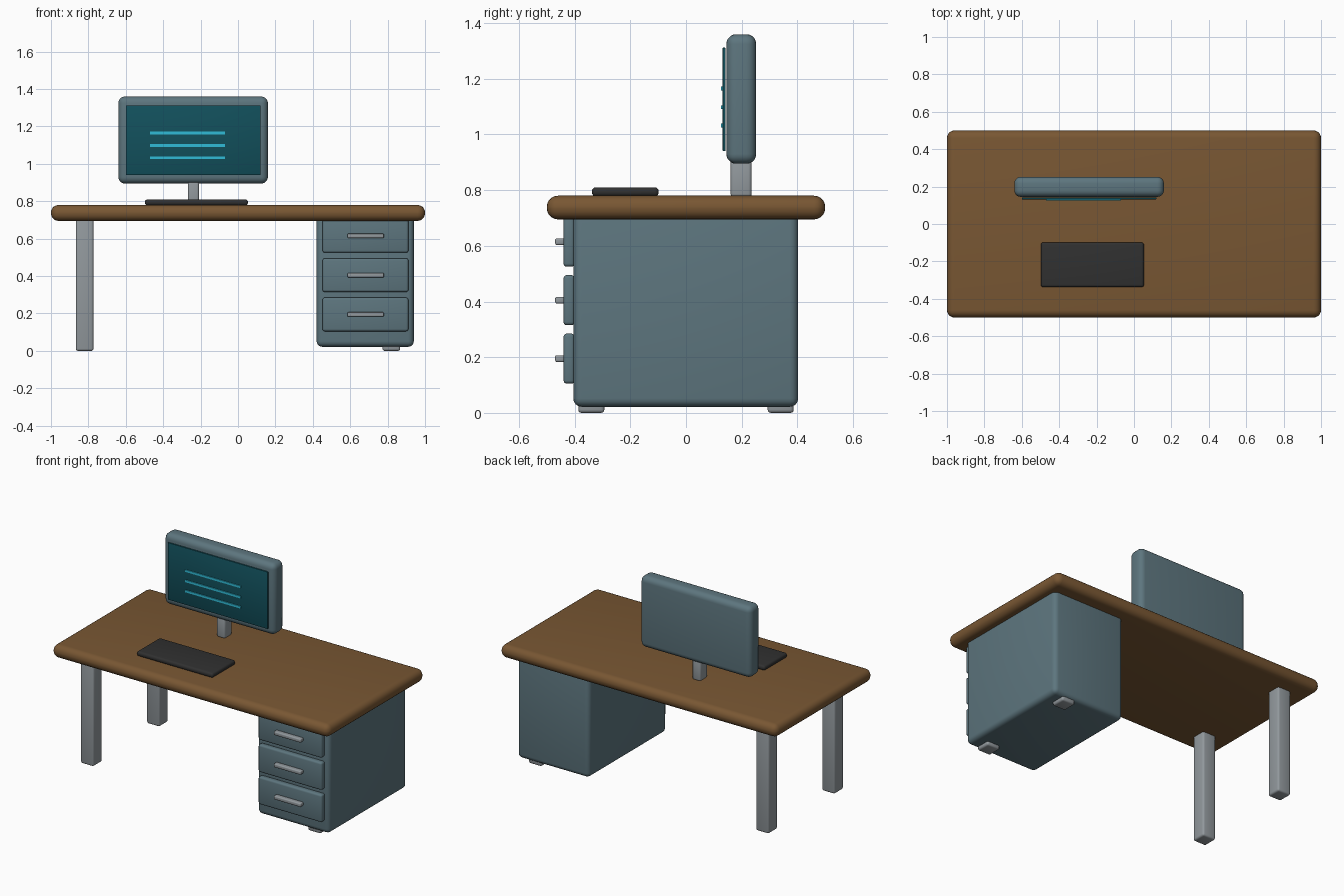
import bpy
from math import radians

cube = bpy.data.objects.get("Cube")
if cube:
    bpy.data.objects.remove(cube, do_unlink=True)


def material(name, r, g, b):
    mat = bpy.data.materials.new(name)
    mat.use_nodes = True
    mat.diffuse_color = (r, g, b, 1)
    mat.node_tree.nodes["Principled BSDF"].inputs["Base Color"].default_value = (r, g, b, 1)
    return mat


wood = material("brown wood", 0.19, 0.095, 0.033)
steel = material("blue grey steel", 0.11, 0.18, 0.21)
metal = material("light grey metal", 0.29, 0.32, 0.34)
black = material("black plastic", 0.03, 0.03, 0.03)
glass = material("dark teal screen", 0.006, 0.08, 0.107)
cyan = material("bright cyan", 0.03, 0.5, 0.68)


def box(name, x, y, z, mat, bevel=0.0, segments=4):
    """Rounded box spanning the given (min, max) ranges."""
    spans = (x, y, z)
    bpy.ops.mesh.primitive_cube_add(size=1, location=[(a + b) / 2 for a, b in spans])
    obj = bpy.context.object
    obj.name = name
    obj.scale = [b - a for a, b in spans]
    bpy.ops.object.transform_apply(location=False, rotation=False, scale=True)
    obj.data.materials.append(mat)
    if bevel:
        mod = obj.modifiers.new("Rounded edges", "BEVEL")
        mod.width = bevel
        mod.segments = segments
        bpy.ops.object.modifier_apply(modifier=mod.name)
        bpy.ops.object.shade_smooth_by_angle(angle=radians(40))
    return obj


# Desk top and four legs
box("desk_top", (-1, 1), (-0.5, 0.5), (0.695, 0.78), wood, 0.04, 5)
for side, x in (("right", -0.82), ("left", 0.82)):
    for end, y in (("front", -0.34), ("back", 0.34)):
        box(f"{end}_{side}_leg", (x - 0.047, x + 0.047), (y - 0.047, y + 0.047),
            (0, 0.71), metal, 0.012, 3)

# Drawer cabinet
box("cabinet", (0.42, 0.94), (-0.405, 0.403), (0.022, 0.735), steel, 0.03)
for i, z in enumerate((0.195, 0.405, 0.615)):
    box(f"drawer_front_{i + 1}", (0.452, 0.911), (-0.44, -0.4), (z - 0.09, z + 0.09), steel, 0.012, 3)
    box(f"drawer_handle_{i + 1}", (0.585, 0.78), (-0.47, -0.437), (z - 0.012, z + 0.012), metal, 0.006, 3)

# Monitor
box("monitor_stand", (-0.268, -0.208), (0.16, 0.236), (0.775, 0.91), metal, 0.012, 3)
box("monitor_body", (-0.64, 0.16), (0.145, 0.252), (0.895, 1.36), steel, 0.035, 5)
box("screen", (-0.6, 0.12), (0.132, 0.142), (0.94, 1.312), glass, 0.002, 2)
for i, z in enumerate((1.032, 1.098, 1.165)):
    box(f"screen_line_{i + 1}", (-0.47, -0.07), (0.126, 0.133), (z - 0.007, z + 0.007), cyan)

# Keyboard
box("keyboard", (-0.498, 0.053), (-0.338, -0.098), (0.778, 0.81), black, 0.014)
